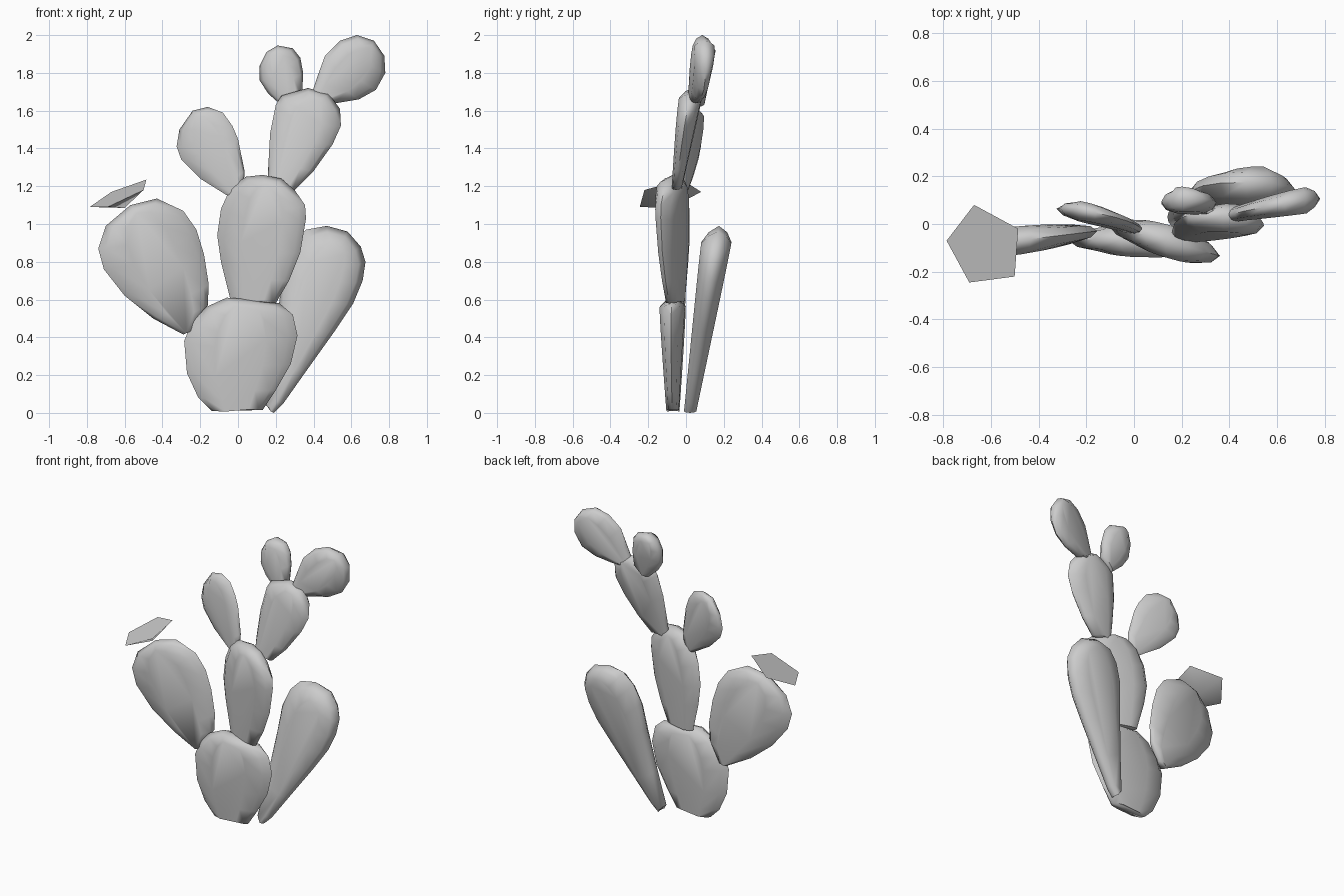
import bpy, bmesh, math
from mathutils import Vector

cube = bpy.data.objects.get("Cube")
if cube:
    bpy.data.objects.remove(cube, do_unlink=True)

grey = bpy.data.materials.new("pale_grey")
grey.use_nodes = True
colour = (0.6, 0.6, 0.6, 1)
grey.diffuse_color = colour
grey.node_tree.nodes["Principled BSDF"].inputs["Base Color"].default_value = colour


def finish(bm, name, angle):
    """Turn the bmesh into a shaded object with consistent normals."""
    bmesh.ops.recalc_face_normals(bm, faces=bm.faces)
    mesh = bpy.data.meshes.new(name)
    bm.to_mesh(mesh)
    bm.free()
    mesh.materials.append(grey)
    obj = bpy.data.objects.new(name, mesh)
    bpy.context.collection.objects.link(obj)
    bpy.ops.object.select_all(action='DESELECT')
    obj.select_set(True)
    bpy.context.view_layer.objects.active = obj
    bpy.ops.object.shade_smooth_by_angle(angle=math.radians(angle))


def pad(name, outline, y, yaw, lean, thin, thick):
    """Lens-shaped pad: rim outline (x, z) from right of stem to left of stem,
    on a tilted plane, thickening from the flat-cut stem to the tip."""
    pts = [Vector(p) for p in outline]
    stem = (pts[0] + pts[-1]) / 2
    mid = sum(pts, Vector((0, 0))) / len(pts)
    axis = (mid - stem).normalized()
    reach = max((p - stem).dot(axis) for p in pts)
    bm = bmesh.new()

    def ring(length, width, depth):
        verts = []
        for p in pts:
            # Inset a little along the pad's axis and more across it
            along = (p - stem).dot(axis)
            across = (p - stem) - axis * along
            q = stem + axis * along * length + across * width
            half = thin + (thick - thin) * max(0, along / reach)
            plane = y + yaw * (q.x - mid.x) + lean * (q.y - mid.y)
            verts.append(bm.verts.new((q.x, plane + depth * half, q.y)))
        return verts

    rim = ring(1, 1, 0)
    n = len(pts)
    for side in (-1, 1):
        inner = rim
        for length, width, depth in ((0.97, 0.84, 0.62), (0.93, 0.45, 1)):
            outer, inner = inner, ring(length, width, depth * side)
            for i in range(n):
                j = (i + 1) % n
                bm.faces.new((outer[i], outer[j], inner[j], inner[i]))
        bm.faces.new(inner)
    finish(bm, name, 75)


# Lower pads
pad("base_pad", [(.13, .015), (.2, .12), (.28, .26), (.315, .41), (.29, .52), (.22, .58),
                 (.1, .6), (-.06, .61), (-.17, .56), (-.25, .47), (-.285, .38),
                 (-.27, .21), (-.21, .08), (-.14, .01)], -.07, -.03, 0, .033, .068)
pad("centre_pad", [(.2, .58), (.27, .7), (.33, .85), (.36, 1.03), (.355, 1.1), (.3, 1.18),
                   (.23, 1.24), (.13, 1.26), (.04, 1.25), (-.04, 1.19), (-.09, 1.08),
                   (-.11, .94), (-.09, .8), (-.04, .6)], -.07, -.28, 0, .035, .07)
pad("right_side_pad", [(-.23, .44), (-.16, .57), (-.155, .68), (-.18, .84), (-.22, .97),
                       (-.29, 1.07), (-.43, 1.135), (-.57, 1.1), (-.7, .99), (-.74, .87),
                       (-.71, .76), (-.6, .62), (-.45, .5), (-.29, .415)],
    -.06, .12, 0, .03, .06)
pad("back_left_pad", [(.19, 0), (.24, .05), (.36, .22), (.51, .43), (.61, .58), (.66, .7),
                      (.675, .8), (.65, .88), (.58, .96), (.47, .99), (.36, .97), (.29, .9),
                      (.24, .78), (.22, .6), (.18, .3), (.14, .05)], .11, 0, .155, .033, .08)

# Upper pads
pad("upper_right_pad", [(.03, 1.2), (.035, 1.28), (0, 1.45), (-.03, 1.52), (-.08, 1.59),
                        (-.16, 1.62), (-.24, 1.6), (-.31, 1.5), (-.325, 1.41), (-.3, 1.34),
                        (-.2, 1.24), (-.04, 1.14)], .025, -.2, .08, .02, .04)
pad("upper_left_pad", [(.3, 1.18), (.4, 1.28), (.5, 1.42), (.545, 1.52), (.54, 1.61),
                       (.48, 1.69), (.37, 1.72), (.23, 1.68), (.2, 1.63), (.17, 1.48),
                       (.16, 1.3), (.16, 1.2)], -.005, -.05, .17, .025, .06)
pad("top_right_pad", [(.34, 1.69), (.345, 1.8), (.33, 1.88), (.29, 1.93), (.21, 1.945),
                      (.15, 1.91), (.115, 1.84), (.115, 1.76), (.16, 1.69), (.24, 1.62)],
    .09, 0, .13, .03, .052)
pad("top_left_pad", [(.52, 1.64), (.64, 1.66), (.73, 1.71), (.78, 1.8), (.775, 1.89),
                     (.72, 1.97), (.63, 2), (.54, 1.97), (.46, 1.89), (.42, 1.78),
                     (.38, 1.66)], .075, .17, .03, .03, .055)

# Five-sided blossom: a shallow cone with its tip on the pad
bm = bmesh.new()
corners = [bm.verts.new(c) for c in ((-.67, .08, 1.17), (-.485, -.02, 1.235), (-.5, -.22, 1.18),
                                     (-.69, -.245, 1.09), (-.785, -.07, 1.09))]
tip = bm.verts.new((-.6, -.08, 1.085))
bm.faces.new(corners)
for i in range(5):
    bm.faces.new((corners[i], corners[(i + 1) % 5], tip))
finish(bm, "blossom", 60)
